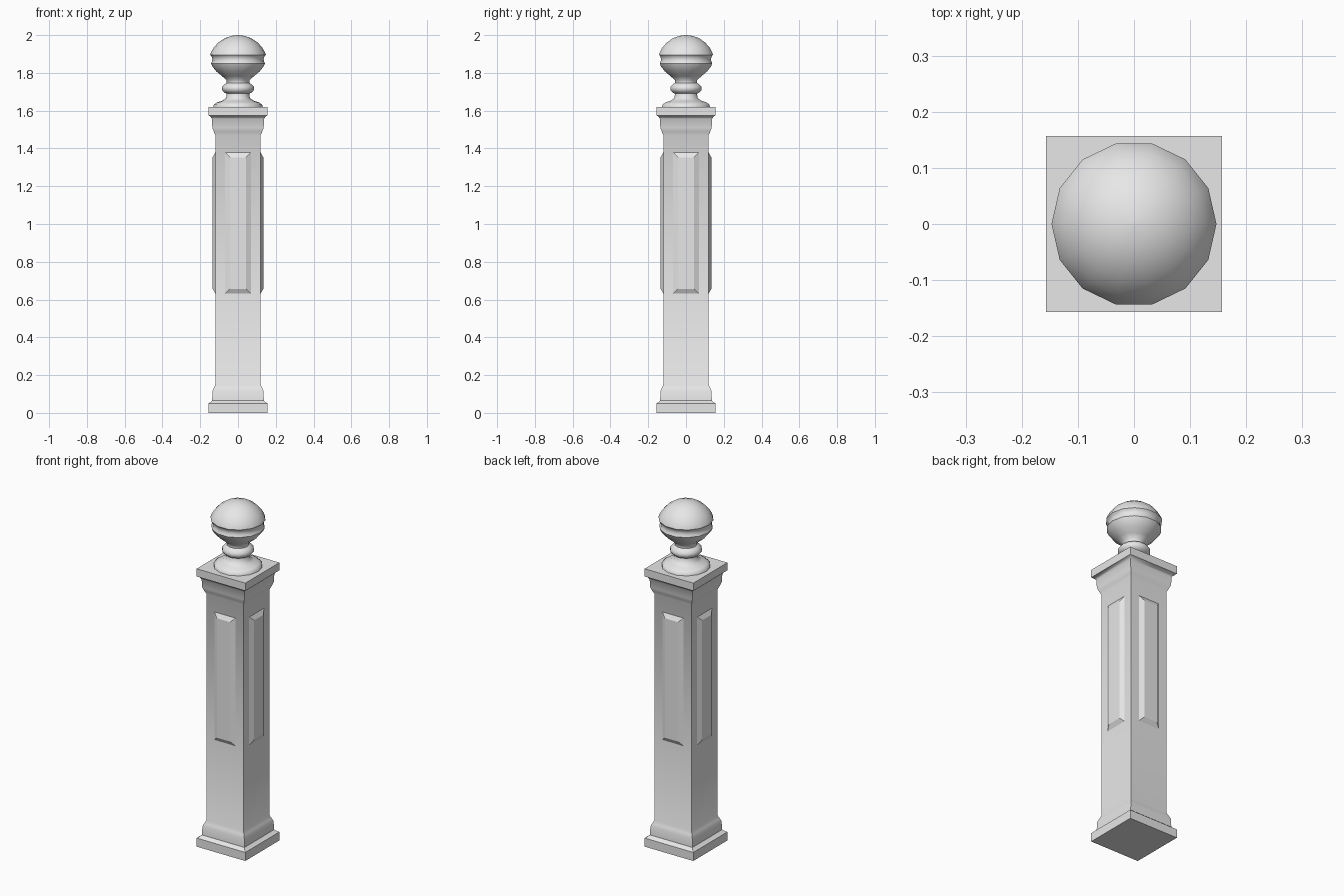
import bpy, bmesh, math
from mathutils import Matrix, Vector

cube = bpy.data.objects.get("Cube")
if cube:
    bpy.data.objects.remove(cube, do_unlink=True)

grey = bpy.data.materials.new("painted_grey")
grey.use_nodes = True
colour = (0.8, 0.8, 0.8, 1)
grey.diffuse_color = colour
grey.node_tree.nodes["Principled BSDF"].inputs["Base Color"].default_value = colour


def loft(name, rings, smooth_angle=None):
    """Skin closed rings of points, capping both ends."""
    bm = bmesh.new()
    loops = [[bm.verts.new(p) for p in ring] for ring in rings]
    n = len(loops[0])
    for low, high in zip(loops, loops[1:]):
        for i in range(n):
            j = (i + 1) % n
            bm.faces.new((low[i], low[j], high[j], high[i]))
    bm.faces.new(loops[0][::-1])
    bm.faces.new(loops[-1])
    bmesh.ops.recalc_face_normals(bm, faces=bm.faces)
    mesh = bpy.data.meshes.new(name)
    bm.to_mesh(mesh)
    bm.free()
    mesh.materials.append(grey)
    obj = bpy.data.objects.new(name, mesh)
    bpy.context.collection.objects.link(obj)
    if smooth_angle:
        bpy.ops.object.select_all(action="DESELECT")
        obj.select_set(True)
        bpy.context.view_layer.objects.active = obj
        bpy.ops.object.shade_smooth_by_angle(angle=math.radians(smooth_angle))
    return obj


def square(half, z):
    return [(x * half, y * half, z) for x, y in ((-1, -1), (1, -1), (1, 1), (-1, 1))]


def circle(radius, z, sides=14):
    step = math.tau / sides
    return [(radius * math.cos(i * step), radius * math.sin(i * step), z) for i in range(sides)]


# Square post with base and capital mouldings
post = [(0.157, 0), (0.157, 0.05), (0.148, 0.055), (0.137, 0.066), (0.135, 0.115),
        (0.128, 0.132), (0.12, 0.15), (0.12, 1.47), (0.128, 1.488), (0.136, 1.51),
        (0.138, 1.557), (0.147, 1.57), (0.157, 1.575), (0.157, 1.62)]
loft("post", [square(h, z) for h, z in post], 40)

# Raised bevelled panel on each side of the shaft
panel = [(0.07, 0.63, 1.38, 0.119), (0.042, 0.657, 1.353, 0.134)]
for i, side in enumerate(("front", "left", "back", "right")):
    turn = Matrix.Rotation(i * math.pi / 2, 3, "Z")
    loft(side + "_panel", [[turn @ Vector(p) for p in
                            ((-w, -d, lo), (w, -d, lo), (w, -d, hi), (-w, -d, hi))]
                           for w, lo, hi, d in panel])

# Turned finial: flared foot, beaded neck and banded ball
finial = [(0.13, 1.618), (0.128, 1.632), (0.112, 1.643), (0.085, 1.652), (0.063, 1.666),
          (0.06, 1.69), (0.073, 1.696), (0.085, 1.71), (0.085, 1.725), (0.073, 1.739),
          (0.06, 1.747), (0.06, 1.762), (0.085, 1.783), (0.115, 1.808), (0.135, 1.833),
          (0.143, 1.85), (0.137, 1.862), (0.136, 1.876), (0.14, 1.888), (0.147, 1.896),
          (0.143, 1.908), (0.128, 1.935), (0.103, 1.962), (0.07, 1.984), (0.035, 1.996),
          (0.004, 2.0)]
loft("finial", [circle(r, z) for r, z in finial], 50)
